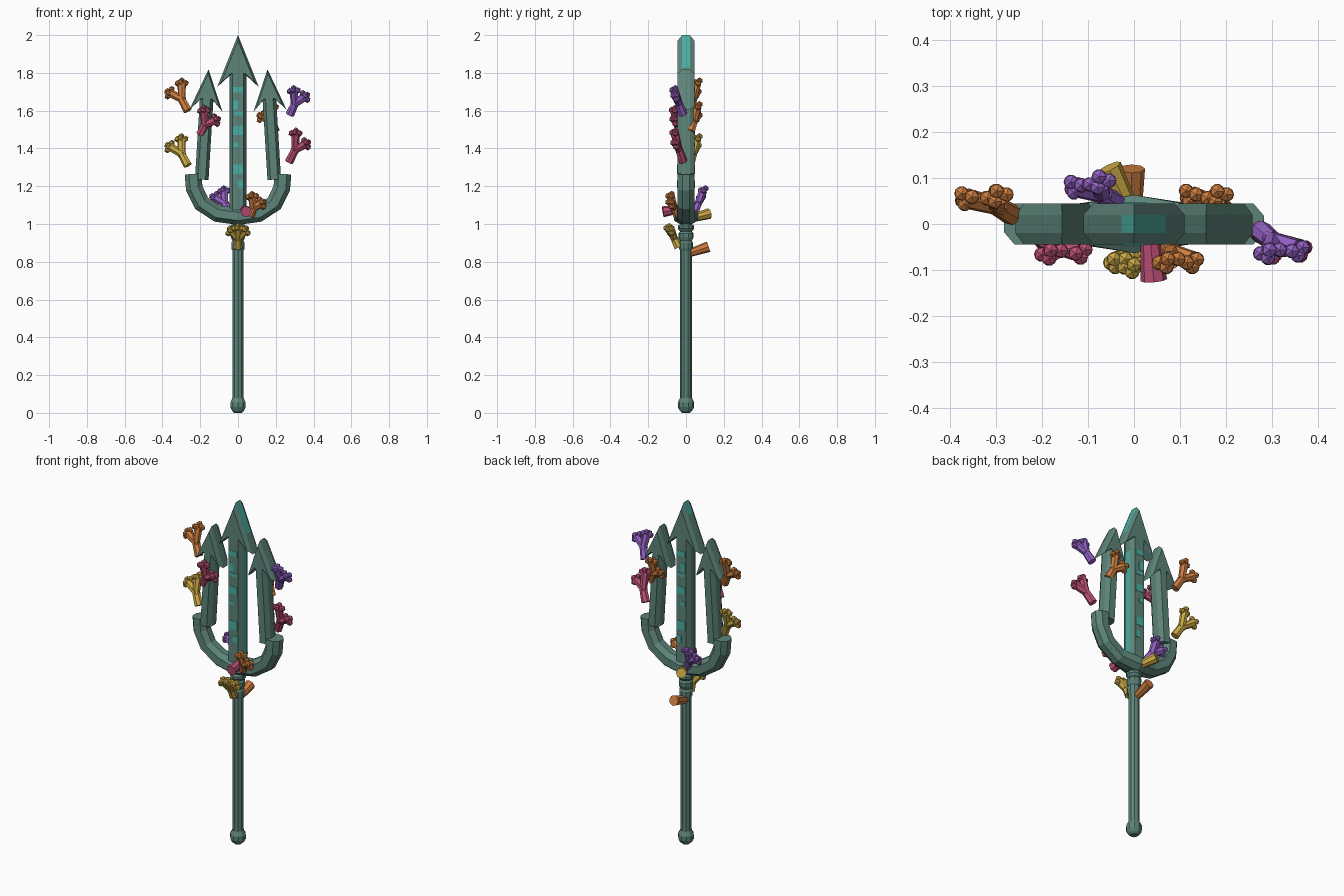
import bpy, bmesh, math
from mathutils import Vector, Matrix

cube = bpy.data.objects.get("Cube")
if cube:
    bpy.data.objects.remove(cube)


def material(name, rgb):
    m = bpy.data.materials.new(name)
    m.use_nodes = True
    m.diffuse_color = (*rgb, 1)
    m.node_tree.nodes["Principled BSDF"].inputs["Base Color"].default_value = (*rgb, 1)
    return m


GREEN = material("weathered_green", (0.11, 0.23, 0.19))
TEAL = material("glowing_teal", (0.07, 0.42, 0.36))
ORANGE = material("orange_coral", (0.6, 0.2, 0.05))
PURPLE = material("purple_coral", (0.29, 0.12, 0.55))
PINK = material("pink_coral", (0.5, 0.08, 0.18))
YELLOW = material("yellow_coral", (0.6, 0.4, 0.06))


def finish(name, bm, *mats, matrix=None, rule=None):
    bmesh.ops.recalc_face_normals(bm, faces=bm.faces)
    if rule:
        for f in bm.faces:
            f.normal_update()
            f.material_index = int(rule(f.normal, f.calc_center_median()))
    if matrix:
        bm.transform(matrix)
    mesh = bpy.data.meshes.new(name)
    bm.to_mesh(mesh)
    bm.free()
    for m in mats:
        mesh.materials.append(m)
    ob = bpy.data.objects.new(name, mesh)
    bpy.context.scene.collection.objects.link(ob)
    return ob


def loft(bm, rings):
    """Bridge a list of closed rings and cap both ends."""
    vs = [[bm.verts.new(p) for p in ring] for ring in rings]
    n = len(vs[0])
    for a, b in zip(vs, vs[1:]):
        for i in range(n):
            j = (i + 1) % n
            bm.faces.new((a[i], a[j], b[j], b[i]))
    bm.faces.new(vs[0])
    bm.faces.new(vs[-1])


def octagon(w, d, flat_w, flat_d):
    quarter = [(w, flat_d), (flat_w, d)]
    half = quarter + [(-x, y) for x, y in reversed(quarter)]
    return half + [(-x, -y) for x, y in half]


# Handle with pommel and ringed collar
profile = [(.02, 0), (.032, .01), (.043, .03), (.043, .055), (.031, .08), (.031, .86),
           (.037, .87), (.037, .9), (.031, .91), (.04, .93), (.04, .95),
           (.031, .96), (.043, .975), (.043, .99), (.03, 1.0), (.03, 1.05)]
bm = bmesh.new()
loft(bm, [[(r * math.cos(a), r * math.sin(a), z)
           for a in (math.tau * (i + .5) / 10 for i in range(10))] for r, z in profile])
finish("handle", bm, GREEN)

# Curved fork joining the tines, thickened at the centre
side = [(.237, 1.265), (.232, 1.19), (.193, 1.11), (.11, 1.055)]
path = [Vector((-x, 0, z)) for x, z in side] + [Vector((0, 0, 1.04))]
path += [Vector((x, 0, z)) for x, z in reversed(side)]
rings = []
for i, p in enumerate(path):
    t = (path[min(i + 1, len(path) - 1)] - path[max(i - 1, 0)]).normalized()
    radial = Vector((-t.z, 0, t.x))
    bulge = 1.4 if i == len(side) else 1
    rings.append([p + radial * u + Vector((0, v * bulge, 0))
                  for u, v in octagon(.045, .045, .022, .018)])
bm = bmesh.new()
loft(bm, rings)
finish("fork_curve", bm, GREEN)


def tine(name, w, flat, zs, matrix=None, rule=None):
    bm = bmesh.new()
    loft(bm, [[(x, y, z) for x, y in octagon(w, .045, flat, .02)] for z in zs])
    finish(name, bm, GREEN, TEAL, matrix=matrix, rule=rule)


def arrowhead(name, w, notch, barb_z, notch_z, tip_z, matrix=None, cuts=(.6, .6), rule=None):
    edge = [(w * s * (1 - k), barb_z + (tip_z - barb_z) * k) for s, k in zip((1, -1), cuts)]
    outline = [(0, tip_z), edge[0], (w, barb_z), (notch, notch_z),
               (-notch, notch_z), (-w, barb_z), edge[1]]
    mid = barb_z + .45 * (tip_z - barb_z)
    inset = [(x * .8, mid + (z - mid) * .8) for x, z in outline]
    bm = bmesh.new()
    loft(bm, [[(x, y, z) for x, z in pts] for pts, y in
              ((inset, -.045), (outline, -.02), (outline, .02), (inset, .045))])
    finish(name, bm, GREEN, TEAL, matrix=matrix, rule=rule)


# Centre tine: one side face and the upper head edges are teal
tine("centre_tine", .045, .03, (1.04, 1.1, 1.72, 1.85),
     rule=lambda n, c: n.x > .95 and 1.1 < c.z < 1.72)
arrowhead("centre_head", .11, .045, 1.725, 1.785, 2.0, cuts=(.38, .75),
          rule=lambda n, c: abs(n.y) < .1 and c.z > (1.88 if c.x > 0 else 1.94))

# Teal patches on front and back of the centre tine
for i, (x, z, w, h) in enumerate([(0, 1.71, .054, .03), (-.012, 1.63, .03, .05),
                                  (.004, 1.585, .045, .02), (0, 1.495, .054, .045),
                                  (-.012, 1.42, .03, .025), (0, 1.29, .054, .05),
                                  (.012, 1.21, .028, .04)]):
    for s, face in ((-1, "front"), (1, "back")):
        bm = bmesh.new()
        bmesh.ops.create_cube(bm, size=1, matrix=Matrix.Translation((x, s * .045, z))
                              @ Matrix.Diagonal((w, .004, h, 1)))
        finish(f"{face}_patch_{i + 1}", bm, TEAL)

# Leaning outer tines
for s, label in ((1, "left"), (-1, "right")):
    m = Matrix.Translation((s * .192, 0, 1.235)) @ Matrix.Rotation(math.radians(-3.5 * s), 4, 'Y')
    tine(label + "_tine", .036, .02, (0, .47), m)
    arrowhead(label + "_head", .088, .036, .365, .42, .585, m)


def tube(bm, a, b, r1, r2, sides=7):
    d = b - a
    m = Matrix.Translation((a + b) / 2) @ d.to_track_quat('Z', 'Y').to_matrix().to_4x4()
    bmesh.ops.create_cone(bm, cap_ends=True, segments=sides, radius1=r1, radius2=r2,
                          depth=d.length, matrix=m)


def coral(name, mat, base, *tips):
    """Forked stem whose branches end in clusters of knobs."""
    base, tips = Vector(base), [Vector(t) for t in tips]
    fork = base.lerp(sum(tips, Vector()) / len(tips), .5)
    bm = bmesh.new()
    tube(bm, base, fork, .024, .021)
    for tip in tips:
        d = (tip - fork).normalized()
        across = d.cross(Vector((0, 1, 0))).normalized()
        tube(bm, fork - d * .015, tip, .019, .023)
        for u, v, y in ((-.021, 0, .004), (.021, 0, -.004), (0, .014, .008), (.004, .004, -.012)):
            p = tip + across * u + d * v + Vector((0, y, 0))
            bmesh.ops.create_icosphere(bm, subdivisions=1, radius=.018,
                                       matrix=Matrix.Translation(p))
    finish(name, bm, mat)


# Branching corals
coral("upper_right_coral", ORANGE, (-.265, .02, 1.6), (-.362, .055, 1.695), (-.298, .06, 1.745))
coral("mid_right_coral", YELLOW, (-.265, .02, 1.31), (-.362, .055, 1.41), (-.3, .06, 1.45))
coral("upper_left_coral", PURPLE, (.275, -.015, 1.58), (.355, -.055, 1.675), (.295, -.06, 1.705))
coral("mid_left_coral", PINK, (.27, -.015, 1.33), (.36, -.055, 1.425), (.305, -.06, 1.48))
coral("right_tine_coral", PINK, (-.2, -.03, 1.475), (-.118, -.06, 1.55), (-.18, -.062, 1.6))
coral("left_tine_coral", ORANGE, (.2, .025, 1.49), (.125, .06, 1.57), (.18, .06, 1.62))
coral("fork_back_coral", PURPLE, (-.04, .045, 1.06), (-.125, .08, 1.14), (-.075, .09, 1.175))
coral("fork_front_coral", ORANGE, (.065, -.045, 1.045), (.125, -.08, 1.11), (.075, -.08, 1.145))
coral("collar_front_coral", YELLOW, (0, -.04, .875), (-.035, -.08, .965),
      (.035, -.08, .965), (0, -.09, .975))

# Broken coral stubs
for name, mat, a, b in (("front_stub", PINK, (.035, -.03, 1.08), (.043, -.122, 1.065)),
                        ("back_stub", YELLOW, (-.01, .03, 1.03), (-.055, .122, 1.055)),
                        ("collar_back_stub", ORANGE, (-.005, .015, .845), (-.005, .12, .88))):
    bm = bmesh.new()
    tube(bm, Vector(a), Vector(b), .021, .029, 8)
    finish(name, bm, mat)
